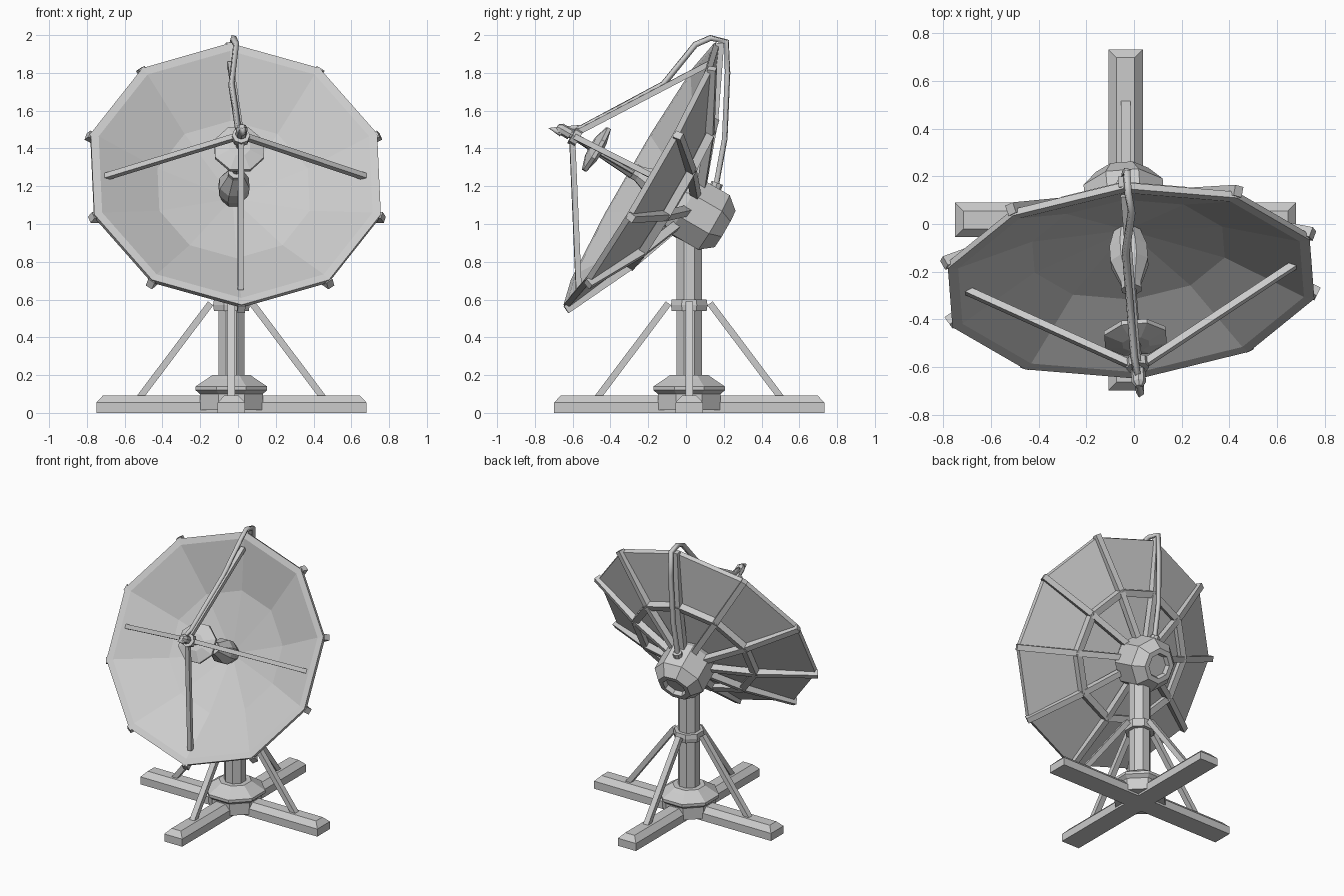
import bpy, bmesh
from math import radians, cos, sin, pi, tau
from mathutils import Matrix, Vector

cube = bpy.data.objects.get("Cube")
if cube:
    bpy.data.objects.remove(cube)

GREY = (0.6, 0.6, 0.6, 1)
mat = bpy.data.materials.new("light_grey_metal")
mat.use_nodes = True
mat.diffuse_color = GREY
mat.node_tree.nodes["Principled BSDF"].inputs["Base Color"].default_value = GREY

# Frames: upright base around the mast, tilted dish around its rim centre
BASE = Matrix.Translation((-0.035, 0.017, 0))
DISH = (Matrix.Translation((-0.012, -0.25, 1.265))
        @ Matrix.Rotation(radians(4.5), 4, "Z") @ Matrix.Rotation(radians(60), 4, "X"))


def add(name, data, frame):
    obj = bpy.data.objects.new(name, data)
    data.materials.append(mat)
    obj.matrix_world = frame
    bpy.context.collection.objects.link(obj)
    return obj


def finish(name, bm, frame):
    bmesh.ops.recalc_face_normals(bm, faces=bm.faces)
    mesh = bpy.data.meshes.new(name)
    bm.to_mesh(mesh)
    bm.free()
    return add(name, mesh, frame)


def lathe(name, profile, sides, frame, start=0.0):
    """Turn a closed (radius, height) outline around the local z axis."""
    bm = bmesh.new()
    verts = [bm.verts.new((r * cos(start), r * sin(start), z)) for r, z in profile]
    edges = [bm.edges.new(pair) for pair in zip(verts, verts[1:])]
    bmesh.ops.spin(bm, geom=verts + edges, cent=(0, 0, 0), axis=(0, 0, 1),
                   angle=tau, steps=sides, use_merge=False)
    bmesh.ops.remove_doubles(bm, verts=bm.verts, dist=0.0005)
    return finish(name, bm, frame)


def beam(name, a, b, width, depth, frame, up=(0, 0, 1)):
    """Box bar between two points; depth is measured towards up."""
    a, b = Vector(a), Vector(b)
    along = (b - a).normalized()
    side = along.cross(Vector(up)).normalized()
    rise = side.cross(along)
    bm = bmesh.new()
    bmesh.ops.create_cube(bm, size=1)
    for v in bm.verts:
        x, y, z = v.co
        v.co = (a + b) / 2 + along * x * (b - a).length + side * y * width + rise * z * depth
    return finish(name, bm, frame)


def polar(r, angle, z):
    return Vector((r * cos(angle), r * sin(angle), z))


# Cross-shaped foot with chamfered top edges
def foot_bar(name, length, width, frame):
    bm = bmesh.new()
    loops = []
    for z, inset in ((0, 0), (0.055, 0), (0.092, 0.035)):
        x, y = length / 2 - inset, width / 2 - inset
        loops.append([bm.verts.new((sx * x, sy * y, z))
                      for sx, sy in ((-1, -1), (1, -1), (1, 1), (-1, 1))])
    for low, high in zip(loops, loops[1:]):
        for i in range(4):
            j = (i + 1) % 4
            bm.faces.new((low[i], low[j], high[j], high[i]))
    bm.faces.new(loops[0])
    bm.faces.new(loops[-1])
    finish(name, bm, frame)


foot_bar("foot_bar_side", 1.43, 0.145, BASE)
foot_bar("foot_bar_front_back", 1.43, 0.145, BASE @ Matrix.Rotation(pi / 2, 4, "Z"))

# Hub, mast and collar
EIGHTH = pi / 8
lathe("base_hub", [(0, 0.015), (0.18, 0.015), (0.18, 0.1), (0.205, 0.12), (0.205, 0.14),
                   (0.14, 0.18), (0.11, 0.2), (0, 0.2)], 8, BASE, EIGHTH)
lathe("mast", [(0, 0.15), (0.074, 0.15), (0.074, 1.02), (0, 1.02)], 8, BASE, EIGHTH)
lathe("mast_collar", [(0, 0.54), (0.1, 0.54), (0.105, 0.57), (0.1, 0.6), (0, 0.6)], 8, BASE, EIGHTH)

# Diagonal braces from the collar to the foot
for i in range(4):
    a = i * pi / 2
    beam(f"brace_{i + 1}", polar(0.11, a, 0.58), polar(0.49, a, 0.075), 0.04, 0.035, BASE)

# Tilted head with a recessed rear port
HEAD = DISH @ Matrix.Translation((0, -0.025, 0))
lathe("dish_head", [(0, -0.25), (0.15, -0.25), (0.18, -0.29), (0.18, -0.47), (0.12, -0.54),
                    (0.085, -0.54), (0.075, -0.51), (0, -0.51)], 8, HEAD, EIGHTH)

# Ten-sided dish shell
SIDES = 10
TOP = pi / 2
lathe("dish_shell", [(0, -0.26), (0.42, -0.165), (0.755, -0.005), (0.8, 0), (0.8, -0.03),
                     (0.43, -0.19), (0, -0.285)], SIDES, DISH, TOP)

# Rear ribs and the ring joining them
for i in range(SIDES):
    a = TOP + i * tau / SIDES
    bend = polar(0.44, a, -0.205)
    beam(f"outer_rib_{i + 1}", polar(0.815, a, -0.025), bend, 0.04, 0.045, DISH)
    beam(f"inner_rib_{i + 1}", bend, polar(0.12, a, -0.32), 0.04, 0.045, DISH)
    beam(f"ring_bar_{i + 1}", bend, polar(0.44, a + tau / SIDES, -0.205), 0.045, 0.045, DISH)

# Feed horn, rod, sub-reflector and rod hub on the dish axis
lathe("feed_horn", [(0, -0.28), (0.05, -0.28), (0.085, -0.17), (0.085, -0.1), (0.045, 0),
                    (0.045, 0.03), (0, 0.03)], 8, DISH, EIGHTH)
lathe("feed_rod", [(0, 0), (0.02, 0), (0.02, 0.42), (0.03, 0.42), (0.03, 0.48),
                   (0.015, 0.5), (0, 0.5)], 8, DISH)
lathe("sub_reflector", [(0, 0.225), (0.06, 0.23), (0.14, 0.25), (0.14, 0.27),
                        (0.06, 0.295), (0, 0.295)], 8, DISH, EIGHTH)
lathe("rod_hub", [(0, 0.37), (0.048, 0.37), (0.048, 0.41), (0, 0.41)], 8, DISH)

# Four struts holding the feed
for i in range(4):
    a = i * pi / 2
    beam(f"feed_strut_{i + 1}", polar(0.03, a, 0.39), polar(0.69, a, -0.03), 0.03, 0.03, DISH)

# Cable from the feed over the rim to the head
path = [(0.025, -0.66, 1.48), (0.025, -0.71, 1.505), (0.0, -0.55, 1.51), (-0.035, -0.12, 1.74),
        (-0.01, 0.05, 1.95), (-0.025, 0.13, 1.985), (-0.03, 0.215, 1.965), (-0.03, 0.22, 1.8),
        (-0.04, 0.205, 1.45), (-0.045, 0.155, 1.18)]
curve = bpy.data.curves.new("feed_cable", "CURVE")
curve.dimensions = "3D"
curve.bevel_depth = 0.018
curve.bevel_resolution = 0
curve.use_fill_caps = True
spline = curve.splines.new("POLY")
spline.points.add(len(path) - 1)
for point, co in zip(spline.points, path):
    point.co = (*co, 1)
add("feed_cable", curve, Matrix())

# Cable socket on the head
lathe("cable_socket", [(0, -0.05), (0.032, -0.05), (0.032, 0.03), (0, 0.03)], 8,
      Matrix.Translation((-0.045, 0.155, 1.19)) @ Matrix.Rotation(radians(-20), 4, "X"))
